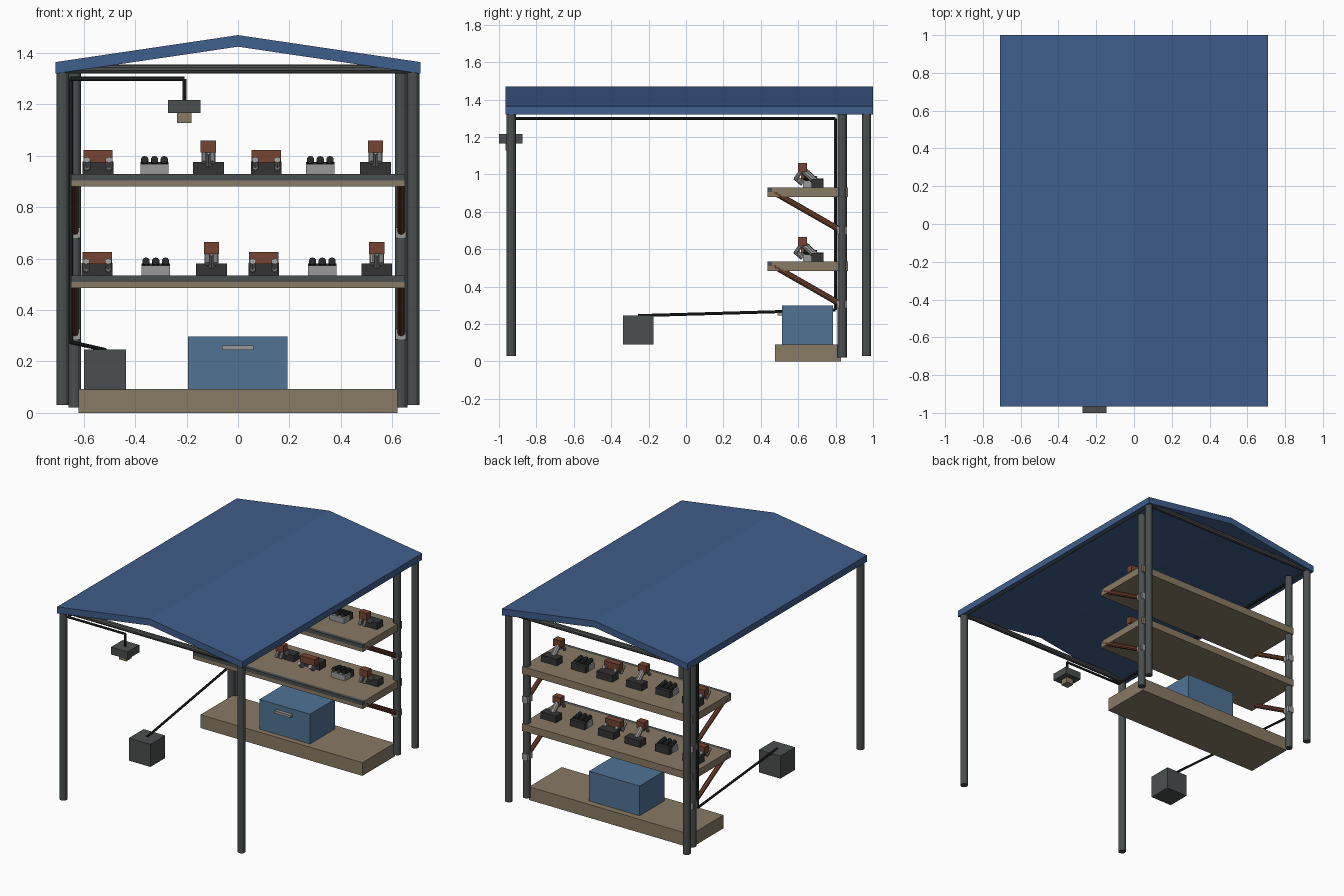
import bpy, bmesh, math
from mathutils import Vector

if "Cube" in bpy.data.objects:
    bpy.data.objects.remove(bpy.data.objects["Cube"])


def material(name, rgb):
    m = bpy.data.materials.new(name)
    m.diffuse_color = (*rgb, 1)
    m.use_nodes = True
    m.node_tree.nodes["Principled BSDF"].inputs["Base Color"].default_value = m.diffuse_color
    return m


BLUE = material("roof blue", (0.05, 0.112, 0.262))
STEEL = material("steel grey", (0.07, 0.078, 0.078))
TAN = material("wood tan", (0.25, 0.196, 0.130))
CABINET = material("cabinet blue", (0.08, 0.17, 0.296))
RUST = material("rust brown", (0.18, 0.058, 0.032))
LIGHT = material("light grey", (0.32, 0.32, 0.32))
DARK = material("dark grey", (0.034, 0.034, 0.034))
BLACK = material("cable black", (0.020, 0.022, 0.022))


def finish(name, bm, mat):
    bmesh.ops.recalc_face_normals(bm, faces=bm.faces)
    me = bpy.data.meshes.new(name)
    bm.to_mesh(me)
    bm.free()
    me.materials.append(mat)
    ob = bpy.data.objects.new(name, me)
    bpy.context.collection.objects.link(ob)
    return ob


def box(name, x, y, z, mat):
    """Box from (min, max) pairs."""
    bm = bmesh.new()
    bmesh.ops.create_cube(bm, size=1)
    for v in bm.verts:
        v.co = Vector(((r[0] + r[1]) / 2 + c * (r[1] - r[0])) for c, r in zip(v.co, (x, y, z)))
    return finish(name, bm, mat)


def rod(name, a, b, r, mat, sides=10):
    """Cylinder between two points."""
    a, b = Vector(a), Vector(b)
    bm = bmesh.new()
    bmesh.ops.create_cone(bm, cap_ends=True, segments=sides, radius1=r, radius2=r, depth=(b - a).length)
    rot = (b - a).to_track_quat('Z', 'Y')
    for v in bm.verts:
        v.co = rot @ v.co + (a + b) / 2
    return finish(name, bm, mat)


# Gabled roof slab
bm = bmesh.new()
profile = [(-0.71, 1.32), (0, 1.425), (0.71, 1.32), (0.71, 1.365), (0, 1.47), (-0.71, 1.365)]
f = [bm.verts.new((x, -0.965, z)) for x, z in profile]
b = [bm.verts.new((x, 1.0, z)) for x, z in profile]
for q in ((0, 1, 4, 5), (1, 2, 3, 4)):
    bm.faces.new([f[i] for i in q])
    bm.faces.new([b[i] for i in reversed(q)])
for i in range(6):
    j = (i + 1) % 6
    bm.faces.new((f[i], f[j], b[j], b[i]))
finish("roof", bm, BLUE)

# Posts, rails, shelf brackets
for s in (-1, 1):
    for y in (-0.935, 0.965):
        rod("corner_post", (s * 0.682, y, 0.03), (s * 0.682, y, 1.325), 0.025, STEEL, 12)
    rod("shelf_post", (s * 0.635, 0.835, 0.02), (s * 0.635, 0.835, 1.325), 0.025, STEEL, 12)
    rod("side_rail", (s * 0.675, -0.935, 1.338), (s * 0.675, 0.965, 1.338), 0.017, STEEL)
    for z in (0.535, 0.93):
        rod("shelf_brace", (s * 0.635, 0.47, z - 0.025), (s * 0.635, 0.825, z - 0.228), 0.016, RUST)
        box("brace_clamp", sorted((s * 0.612, s * 0.654)), (0.808, 0.86), (z - 0.25, z - 0.208), LIGHT)
for y in (-0.935, 0.965):
    rod("cross_rail", (-0.68, y, 1.338), (0.68, y, 1.338), 0.018, STEEL)


# Bench devices, each standing at x on height z
def wide_tool(x, z):
    box("wide_tool_base", (x - 0.06, x + 0.06), (0.665, 0.735), (z, z + 0.048), DARK)
    box("wide_tool_head", (x - 0.057, x + 0.057), (0.615, 0.66), (z + 0.045, z + 0.092), RUST)
    for s in (-1, 1):
        rod("wide_tool_leg", (x + s * 0.043, 0.583, z + 0.055), (x + s * 0.043, 0.625, z + 0.02), 0.014, LIGHT)
        rod("wide_tool_arm", (x + s * 0.043, 0.60, z + 0.025), (x + s * 0.043, 0.68, z + 0.06), 0.011, LIGHT)


def triple_tool(x, z):
    box("triple_tool_base", (x - 0.055, x + 0.055), (0.625, 0.685), (z, z + 0.038), LIGHT)
    box("triple_tool_back", (x - 0.055, x + 0.055), (0.685, 0.72), (z, z + 0.046), DARK)
    for i in (-1, 0, 1):
        rod("triple_tool_knob", (x + i * 0.038, 0.63, z + 0.055), (x + i * 0.038, 0.70, z + 0.045), 0.015, BLACK)


def tall_tool(x, z):
    box("tall_tool_base", (x - 0.06, x + 0.06), (0.672, 0.735), (z, z + 0.046), DARK)
    box("tall_tool_head", (x - 0.03, x + 0.03), (0.6, 0.647), (z + 0.083, z + 0.13), RUST)
    rod("tall_tool_column", (x, 0.69, z + 0.035), (x, 0.63, z + 0.09), 0.019, LIGHT)
    for s in (-1, 1):
        rod("tall_tool_strut", (x + s * 0.017, 0.585, z + 0.045), (x + s * 0.017, 0.615, z + 0.087), 0.011, LIGHT)


# Shelves with a front lip and a row of devices
for z, xs in ((0.93, (-0.545, -0.325, -0.115, 0.11, 0.32, 0.535)),
              (0.535, (-0.548, -0.32, -0.103, 0.1, 0.328, 0.54))):
    box("shelf", (-0.65, 0.65), (0.46, 0.865), (z - 0.05, z), TAN)
    box("shelf_front", (-0.65, 0.65), (0.437, 0.46), (z - 0.05, z - 0.025), TAN)
    box("shelf_lip", (-0.65, 0.65), (0.435, 0.46), (z - 0.025, z), STEEL)
    for i, x in enumerate(xs):
        (wide_tool, triple_tool, tall_tool)[i % 3](x, z)

# Plinth and cabinet
box("plinth", (-0.62, 0.62), (0.475, 0.83), (0, 0.092), TAN)
box("cabinet", (-0.195, 0.192), (0.513, 0.787), (0.09, 0.298), CABINET)
box("cabinet_handle", (-0.062, 0.06), (0.49, 0.513), (0.245, 0.263), LIGHT)

# Power box, cable run and hanging lamp
box("power_box", (-0.6, -0.435), (-0.337, -0.175), (0.09, 0.246), STEEL)
path = [(-0.517, -0.256, 0.245), (-0.65, 0.798, 0.275), (-0.65, 0.798, 1.3),
        (-0.65, -0.935, 1.3), (-0.208, -0.935, 1.3), (-0.208, -0.935, 1.21)]
for p, q in zip(path, path[1:]):
    rod("cable", p, q, 0.008, BLACK, 8)
box("lamp_housing", (-0.272, -0.145), (-1.0, -0.873), (1.166, 1.217), STEEL)
box("lamp_bulb", (-0.237, -0.181), (-0.964, -0.908), (1.128, 1.168), TAN)
